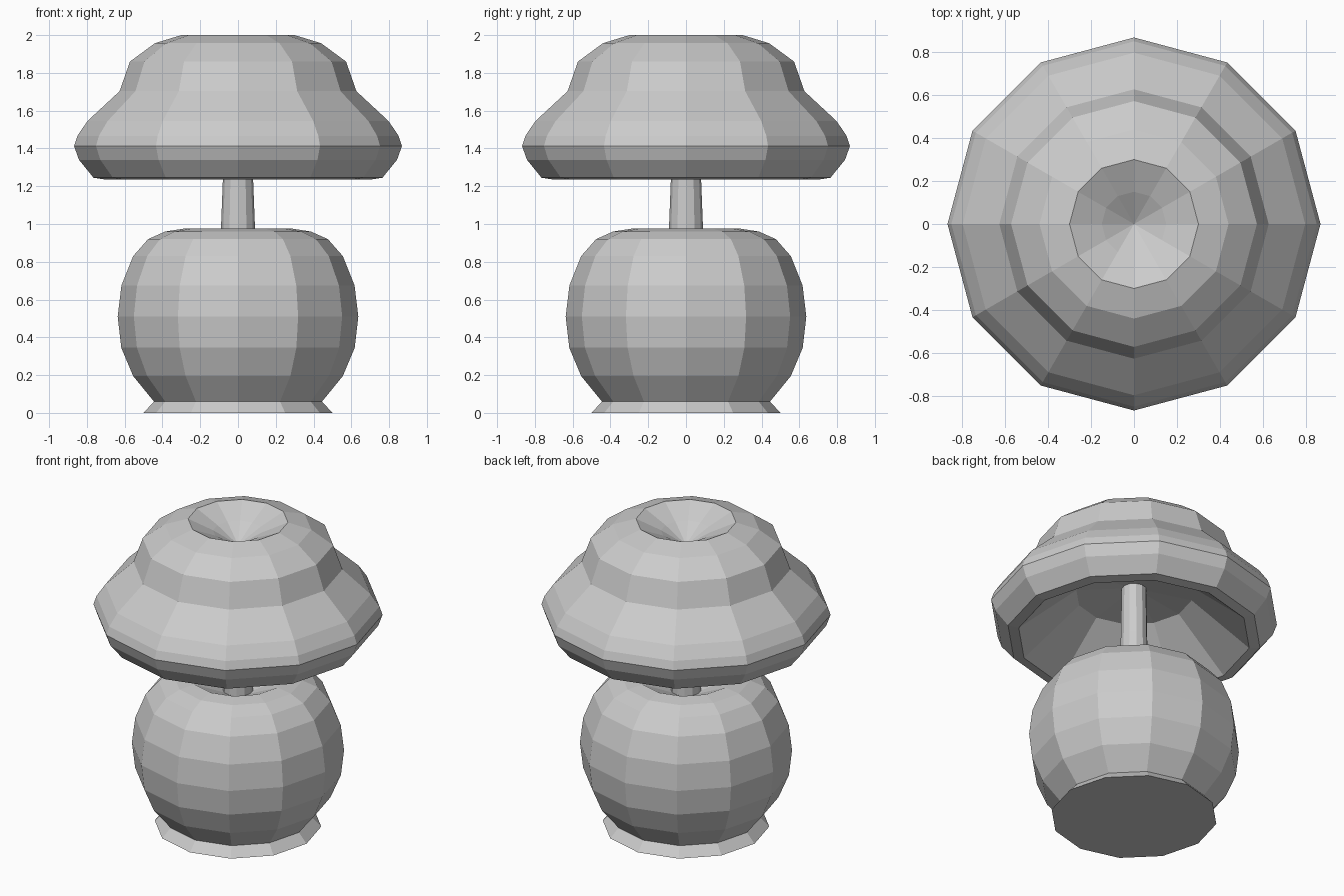
import bpy, bmesh, math

if "Cube" in bpy.data.objects:
    bpy.data.objects.remove(bpy.data.objects["Cube"])

SIDES = 12


def lathe(name, profile):
    """Revolve (radius, height) points around z; radius 0 closes to a point."""
    bm = bmesh.new()
    rings = []
    for r, z in profile:
        if r == 0:
            rings.append([bm.verts.new((0, 0, z))] * SIDES)
        else:
            rings.append([bm.verts.new((r * math.cos(i * math.tau / SIDES),
                                        r * math.sin(i * math.tau / SIDES), z))
                          for i in range(SIDES)])
    for a, b in zip(rings, rings[1:]):
        for i in range(SIDES):
            j = (i + 1) % SIDES
            corners = list(dict.fromkeys((a[i], a[j], b[j], b[i])))
            bm.faces.new(corners)
    bmesh.ops.recalc_face_normals(bm, faces=bm.faces)
    mesh = bpy.data.meshes.new(name)
    bm.to_mesh(mesh)
    bm.free()
    obj = bpy.data.objects.new(name, mesh)
    bpy.context.collection.objects.link(obj)
    return obj


# Rounded base with flared foot and dimpled top
lathe("round_base", [
    (0, 0), (0.50, 0), (0.445, 0.06), (0.555, 0.195), (0.618, 0.345),
    (0.637, 0.51), (0.617, 0.675), (0.555, 0.83), (0.476, 0.92),
    (0.386, 0.96), (0.29, 0.975), (0.15, 0.91), (0, 0.84)])

# Thin tapered stem
lathe("stem", [(0, 0.85), (0.092, 0.85), (0.09, 0.98), (0.08, 1.24),
               (0.075, 1.58), (0, 1.58)])

# Flared cap with dimpled top and hollow underside
lathe("cap", [
    (0, 1.84), (0.15, 1.93), (0.30, 2.0), (0.44, 1.957), (0.572, 1.86),
    (0.627, 1.703), (0.797, 1.545), (0.85, 1.467), (0.868, 1.413),
    (0.842, 1.34), (0.765, 1.245), (0.70, 1.235), (0.35, 1.53), (0, 1.58)])
